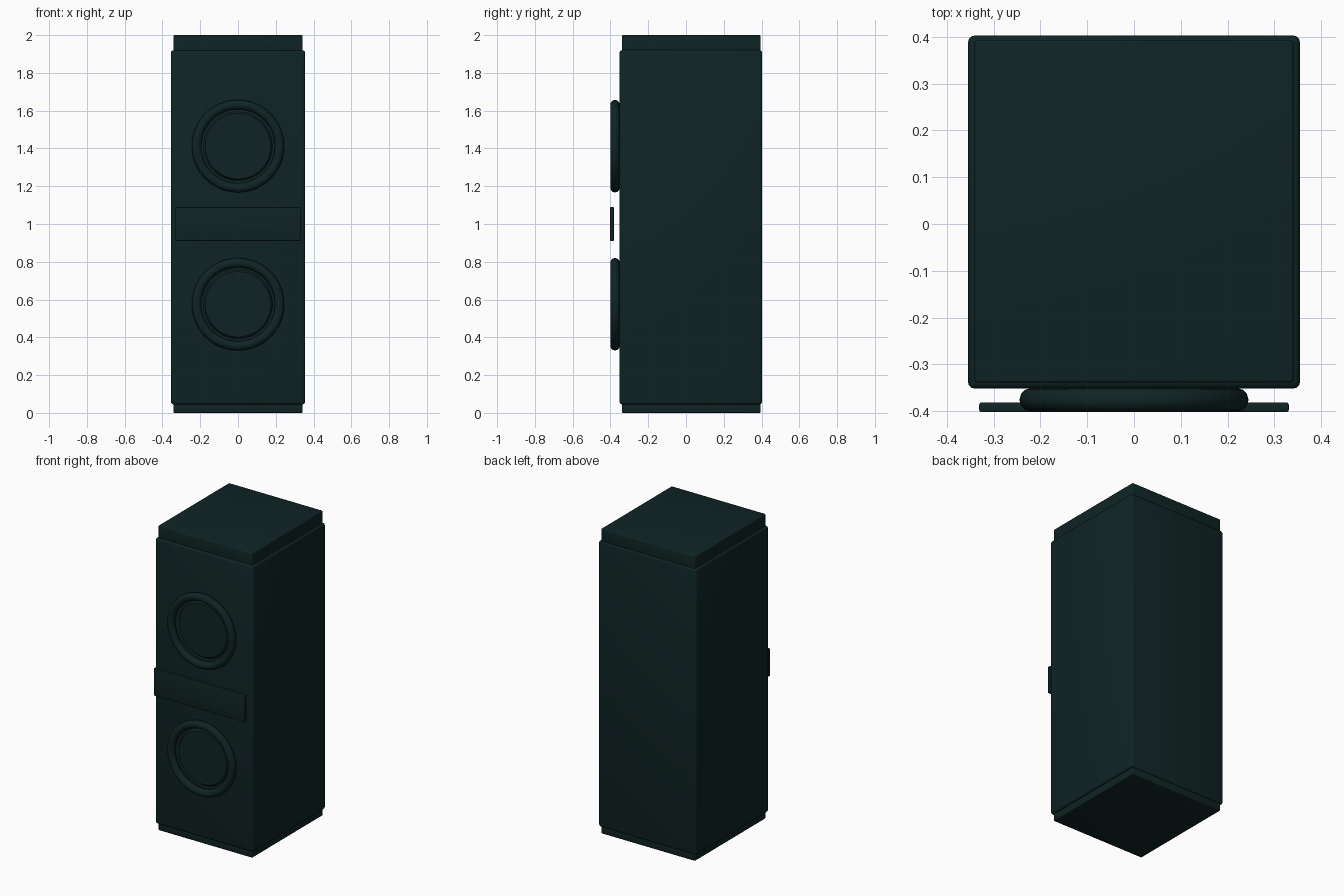
import bpy
import bmesh
import math
from mathutils import Matrix

cube = bpy.data.objects.get("Cube")
if cube:
    bpy.data.objects.remove(cube, do_unlink=True)

COLOR = (0.005, 0.0175, 0.018, 1)
dark_teal = bpy.data.materials.new("dark teal")
dark_teal.use_nodes = True
dark_teal.diffuse_color = COLOR
bsdf = next(n for n in dark_teal.node_tree.nodes if n.type == 'BSDF_PRINCIPLED')
bsdf.inputs["Base Color"].default_value = COLOR
bsdf.inputs["Roughness"].default_value = 0.6


def finish(obj):
    obj.data.materials.append(dark_teal)
    bpy.ops.object.select_all(action='DESELECT')
    obj.select_set(True)
    bpy.context.view_layer.objects.active = obj
    bpy.ops.object.shade_smooth_by_angle(angle=math.radians(35))
    return obj


def add_mesh(name, bm):
    mesh = bpy.data.meshes.new(name)
    bm.to_mesh(mesh)
    bm.free()
    obj = bpy.data.objects.new(name, mesh)
    bpy.context.collection.objects.link(obj)
    return finish(obj)


def rounded_box(name, half_x, y, z, radius):
    """Box spanning y and z ranges, symmetric in x, with rounded edges."""
    bm = bmesh.new()
    bmesh.ops.create_cube(bm, size=1)
    bmesh.ops.scale(bm, vec=(2 * half_x, y[1] - y[0], z[1] - z[0]), verts=bm.verts)
    bmesh.ops.translate(bm, vec=(0, sum(y) / 2, sum(z) / 2), verts=bm.verts)
    bmesh.ops.bevel(bm, geom=bm.edges[:], offset=radius, segments=3,
                    profile=0.5, affect='EDGES')
    return add_mesh(name, bm)


# Cabinet with its plinth and lid
rounded_box("cabinet", 0.355, (-0.352, 0.403), (0.045, 1.92), 0.014)
rounded_box("base_plinth", 0.341, (-0.339, 0.394), (0, 0.06), 0.006)
rounded_box("top_lid", 0.341, (-0.339, 0.394), (1.9, 2), 0.006)

# Thin panel standing off the front
rounded_box("front_panel", 0.331, (-0.402, -0.382), (0.91, 1.09), 0.004)

# Two drivers: rounded surround and shallow cone disc
for label, height in (("upper", 1.412), ("lower", 0.575)):
    bpy.ops.mesh.primitive_torus_add(
        major_radius=0.22, minor_radius=0.025, major_segments=48,
        minor_segments=12, location=(0, -0.376, height),
        rotation=(math.pi / 2, 0, 0))
    ring = bpy.context.object
    ring.name = label + "_driver_ring"
    finish(ring)

    bm = bmesh.new()
    bmesh.ops.create_cone(bm, cap_ends=True, segments=48, radius1=0.195,
                          radius2=0.173, depth=0.03)
    bmesh.ops.transform(bm, verts=bm.verts,
                        matrix=Matrix.Translation((0, -0.35, height))
                        @ Matrix.Rotation(math.pi / 2, 4, 'X'))
    add_mesh(label + "_driver_disc", bm)
